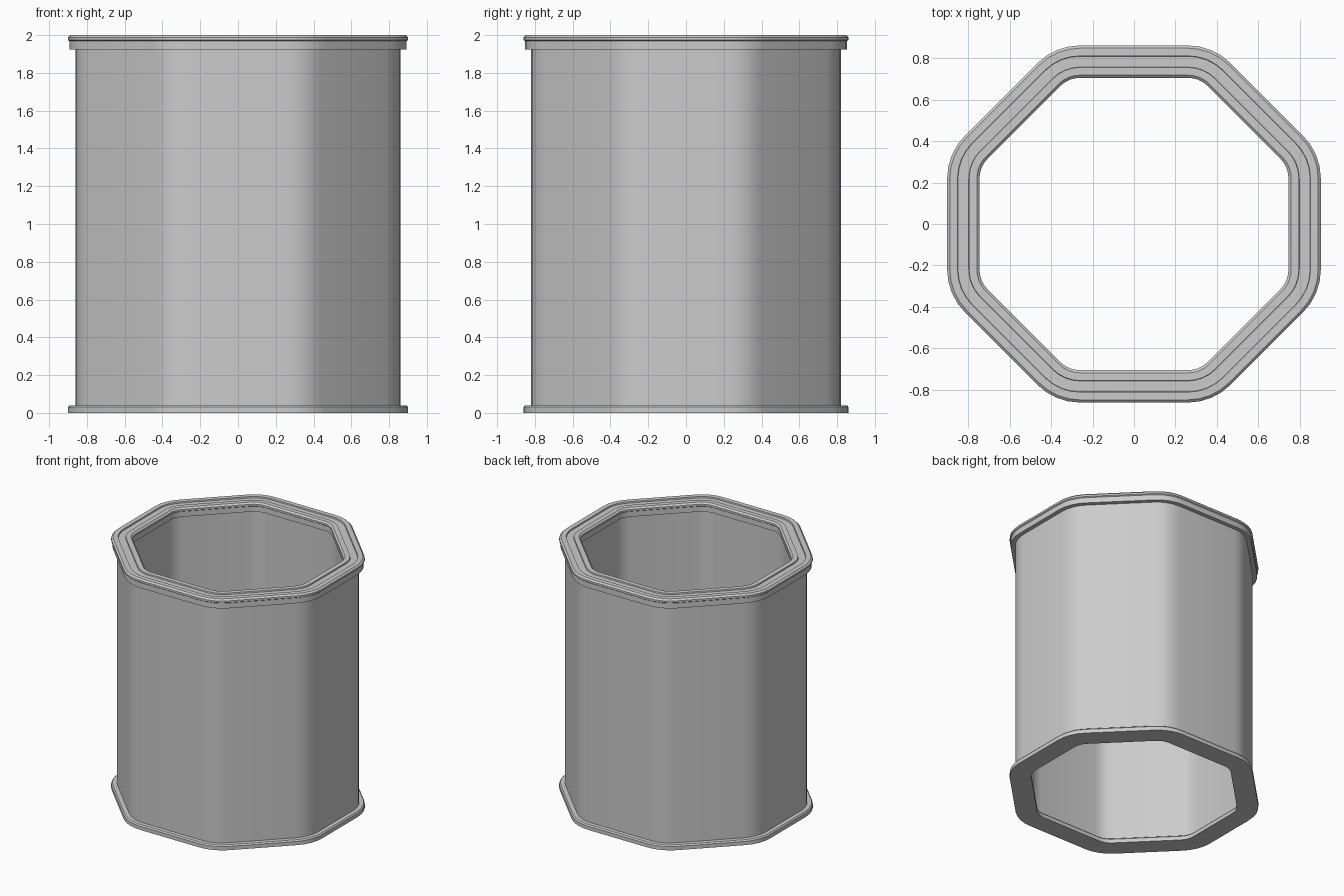
import bpy, bmesh, math

if "Cube" in bpy.data.objects:
    bpy.data.objects.remove(bpy.data.objects["Cube"])

MID = 0.2125   # offset of the wall's centre line from the corner arc centres
SEG = 4        # segments per rounded corner


def outline(r):
    """Rounded octagon, grown outward by r from eight arc centres."""
    quarter = []
    for cx, cy, start in ((0.61, 0.22, 0), (0.26, 0.57, 45)):
        for i in range(SEG + 1):
            a = math.radians(start + 45 * i / SEG)
            quarter.append((cx + r * math.cos(a), cy + r * math.sin(a)))
    half = quarter + [(-x, y) for x, y in reversed(quarter)]
    return half + [(-x, -y) for x, y in half]


def ring(name, side):
    """Sweep an outer half-profile (offset, z), mirrored to the inside, round the octagon."""
    profile = side + [(-d, z) for d, z in reversed(side)]
    bm = bmesh.new()
    loops = [[bm.verts.new((x, y, z)) for x, y in outline(MID + d)] for d, z in profile]
    n = len(loops[0])
    for k in range(len(loops)):
        a, b = loops[k], loops[(k + 1) % len(loops)]
        for i in range(n):
            j = (i + 1) % n
            bm.faces.new((a[i], a[j], b[j], b[i]))
    bmesh.ops.recalc_face_normals(bm, faces=bm.faces)
    mesh = bpy.data.meshes.new(name)
    bm.to_mesh(mesh)
    bm.free()
    obj = bpy.data.objects.new(name, mesh)
    bpy.context.collection.objects.link(obj)
    bpy.context.view_layer.objects.active = obj
    obj.select_set(True)
    bpy.ops.object.shade_smooth_by_angle(angle=math.radians(30))
    obj.select_set(False)


# Straight tube wall
ring("tube_wall", [(0.037, 0.03), (0.037, 1.935)])
# Bottom flange with a small chamfer
ring("bottom_flange", [(0.078, 0.0), (0.078, 0.03), (0.07, 0.04)])
# Top flange under the rim
ring("top_flange", [(0.07, 1.925), (0.07, 1.968)])
# Top rim with a shallow groove
ring("top_rim", [(0.07, 1.968), (0.078, 1.974), (0.078, 1.988), (0.065, 2.0),
                 (0.028, 2.0), (0.026, 1.99)])
